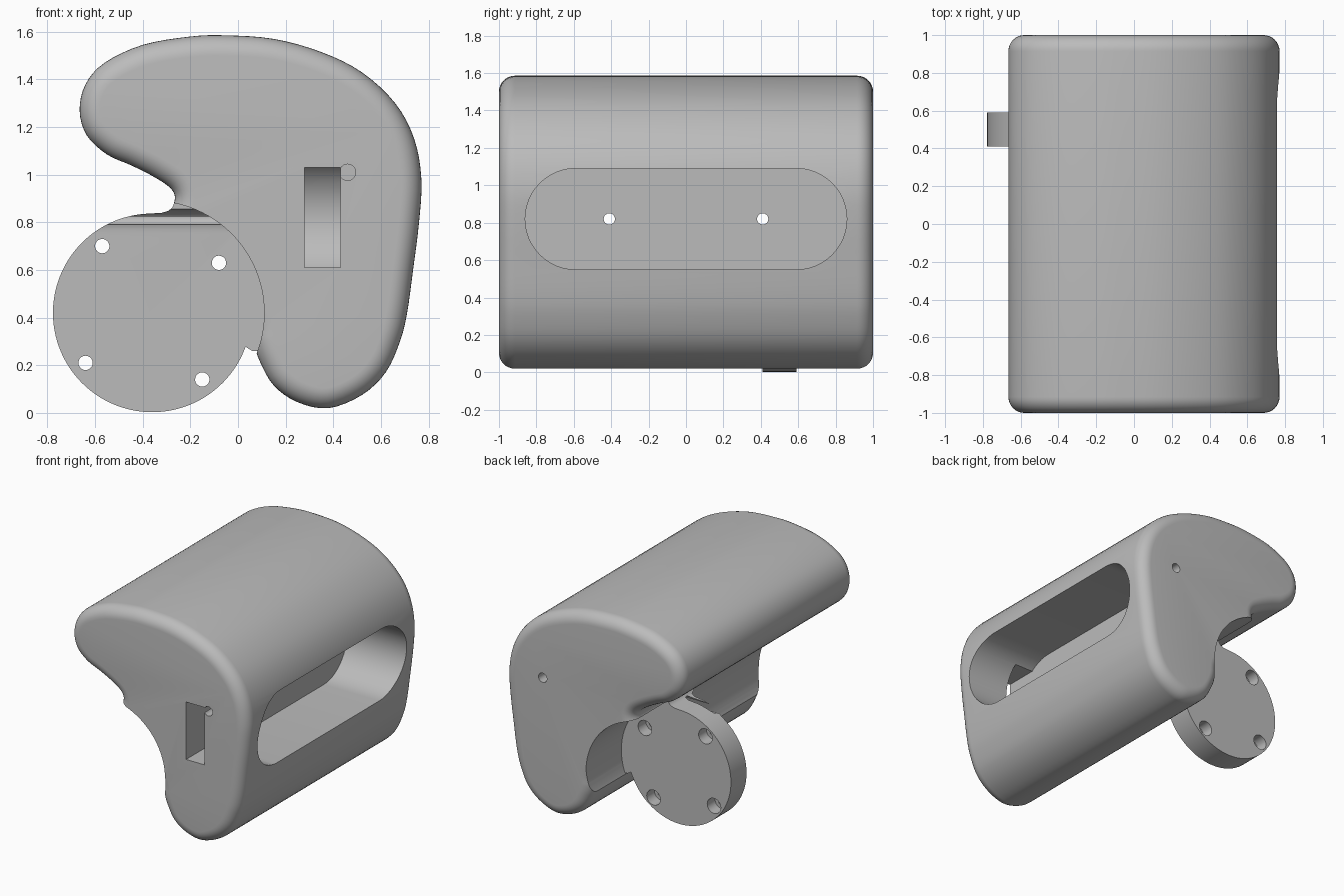
import bpy, bmesh
from math import sin, cos, pi, radians
from mathutils import Vector

cube = bpy.data.objects.get("Cube")
if cube:
    bpy.data.objects.remove(cube)

grey = bpy.data.materials.new("light_grey")
grey.use_nodes = True
grey.diffuse_color = (0.5, 0.5, 0.5, 1)
grey.node_tree.nodes["Principled BSDF"].inputs["Base Color"].default_value = (0.5, 0.5, 0.5, 1)


def loft(name, rings):
    """Solid from matching closed rings, capped at both ends."""
    bm = bmesh.new()
    loops = [[bm.verts.new(p) for p in ring] for ring in rings]
    n = len(loops[0])
    for a, b in zip(loops, loops[1:]):
        for i in range(n):
            j = (i + 1) % n
            bm.faces.new((a[i], a[j], b[j], b[i]))
    bm.faces.new(loops[0])
    bm.faces.new(loops[-1])
    bmesh.ops.recalc_face_normals(bm, faces=bm.faces)
    mesh = bpy.data.meshes.new(name)
    bm.to_mesh(mesh)
    bm.free()
    mesh.materials.append(grey)
    obj = bpy.data.objects.new(name, mesh)
    bpy.context.collection.objects.link(obj)
    return obj


def prism(name, pts, axis, lo, hi):
    """Extrude a 2D outline along x (points are y, z) or y (points are x, z)."""
    put = (lambda p, t: (t, p[0], p[1])) if axis == "x" else (lambda p, t: (p[0], t, p[1]))
    return loft(name, [[put(p, t) for p in pts] for t in (lo, hi)])


def arc(cx, cz, r, a0, a1, n):
    return [(cx + r * cos(radians(a0 + (a1 - a0) * i / n)),
             cz + r * sin(radians(a0 + (a1 - a0) * i / n))) for i in range(n + 1)]


def circle(cx, cz, r, n=32):
    return arc(cx, cz, r, 0, 360, n)[:-1]


def boolean(obj, tool, operation="DIFFERENCE"):
    mod = obj.modifiers.new("cut", "BOOLEAN")
    mod.operation, mod.solver, mod.object = operation, "EXACT", tool
    bpy.context.view_layer.objects.active = obj
    bpy.ops.object.modifier_apply(modifier=mod.name)
    bpy.data.objects.remove(tool)


def smooth_outline(pts, steps):
    """Closed Catmull-Rom curve through the points."""
    out, n = [], len(pts)
    v = [Vector(p) for p in pts]
    for i in range(n):
        a, b, c, d = (v[(i + k) % n] for k in (-1, 0, 1, 2))
        for s in range(steps):
            t = s / steps
            out.append(0.5 * (2 * b + (c - a) * t + (2 * a - 5 * b + 4 * c - d) * t ** 2
                              + (3 * b - a - 3 * c + d) * t ** 3))
    return out


# Body: curved side profile with rounded ends
outline = smooth_outline([
    (-.265, .9), (-.285, .945), (-.36, .995), (-.45, 1.04), (-.55, 1.085), (-.635, 1.165),
    (-.665, 1.27), (-.64, 1.38), (-.56, 1.47), (-.4, 1.545), (-.2, 1.58), (-.05, 1.585),
    (.15, 1.57), (.35, 1.515), (.52, 1.43), (.66, 1.3), (.74, 1.15), (.77, .98), (.76, .8),
    (.735, .6), (.71, .42), (.68, .3), (.62, .17), (.52, .075), (.38, .02), (.25, .045),
    (.15, .115), (.09, .22), (.065, .3), (.055, .38), (-.02, .5), (-.2, .55), (-.35, .62),
    (-.4, .75), (-.36, .83), (-.29, .85)], 4)
count = len(outline)
inward = []
for i in range(count):
    t = (outline[(i + 1) % count] - outline[i - 1]).normalized()
    inward.append(Vector((t.y, -t.x)))
ROUND, STEPS = 0.085, 8
sections = []
for k in range(STEPS + 1):
    a = k / STEPS * pi / 2
    sections.append((-1 + ROUND * (1 - sin(a)), ROUND * (1 - cos(a))))
sections = sections[::-1] + [(-y, d) for y, d in sections]
sections.sort()
body = loft("body", [[(p.x + q.x * d, y, p.y + q.y * d) for p, q in zip(outline, inward)]
                     for y, d in sections])

# Round clearance along the body
CX, CZ, R, CLEAR = -0.36, 0.42, 0.417, 0.47
boolean(body, prism("clearance_cutter", circle(CX, CZ, CLEAR, 96), "y", -1.2, 1.2))

# Long pocket in the side, and the window into it from the front
slot = arc(.59, .82, .27, -90, 90, 24) + arc(-.59, .82, .27, 90, 270, 24)
boolean(body, prism("pocket_cutter", slot, "x", .28, 1.2))
window = [(.28, .61), (.43, .61), (.43, 1.03), (.28, 1.03)]
boolean(body, prism("window_cutter", window, "y", -1.2, -.6))

# Small blind holes in both ends
for side in (-1, 1):
    boolean(body, prism("end_hole_cutter", circle(.46, 1.01, .034), "y",
                        min(side * .88, side * 1.2), max(side * .88, side * 1.2)))

# Mounting disc with the neck that joins it to the body
mount = (arc(CX, CZ, R, 95, 340, 70) + [(.06, .26), (.08, .26)]
         + arc(CX, CZ, CLEAR + .006, -18, 78, 30)
         + [(-.267, .885), (-.275, .863), (-.292, .848), (-.32, .84)])
disc = prism("mounting_disc", mount, "y", .41, .59)

# Concave gusset on the front of the disc
REACH = 0.1
gusset = prism("neck_gusset", mount, "y", .25, .45)
curve = [(.41 - REACH + REACH * sin(radians(a)), .755 + REACH - REACH * cos(radians(a)))
         for a in range(0, 91, 10)]
flare = [(.41 - REACH * (1 - cos(radians(a))), .755 + REACH * sin(radians(a)))
         for a in range(0, 91, 10)]
boolean(gusset, prism("gusset_limit", flare + [(.31, 1), (.43, 1), (.43, .755)],
                      "x", -1, 1), "INTERSECT")
boolean(disc, gusset, "UNION")

# Counterbored screw holes in the disc
for x, z in ((-.57, .70), (-.08, .63), (-.64, .21), (-.15, .14)):
    boolean(disc, prism("screw_cutter", circle(x, z, .03), "y", .2, .8))
    boolean(disc, prism("bore_cutter", circle(x, z, .055), "y", .5, .8))

# Cross holes from the pocket floor
for part in (body, disc):
    for y in (-.41, .41):
        boolean(part, prism("cross_hole_cutter", circle(y, .82, .03), "x", -.6, .5))

# Smooth curved walls, keep edges sharp
for obj in bpy.context.view_layer.objects:
    obj.select_set(obj in (body, disc))
bpy.context.view_layer.objects.active = body
bpy.ops.object.shade_smooth_by_angle(angle=radians(30))
